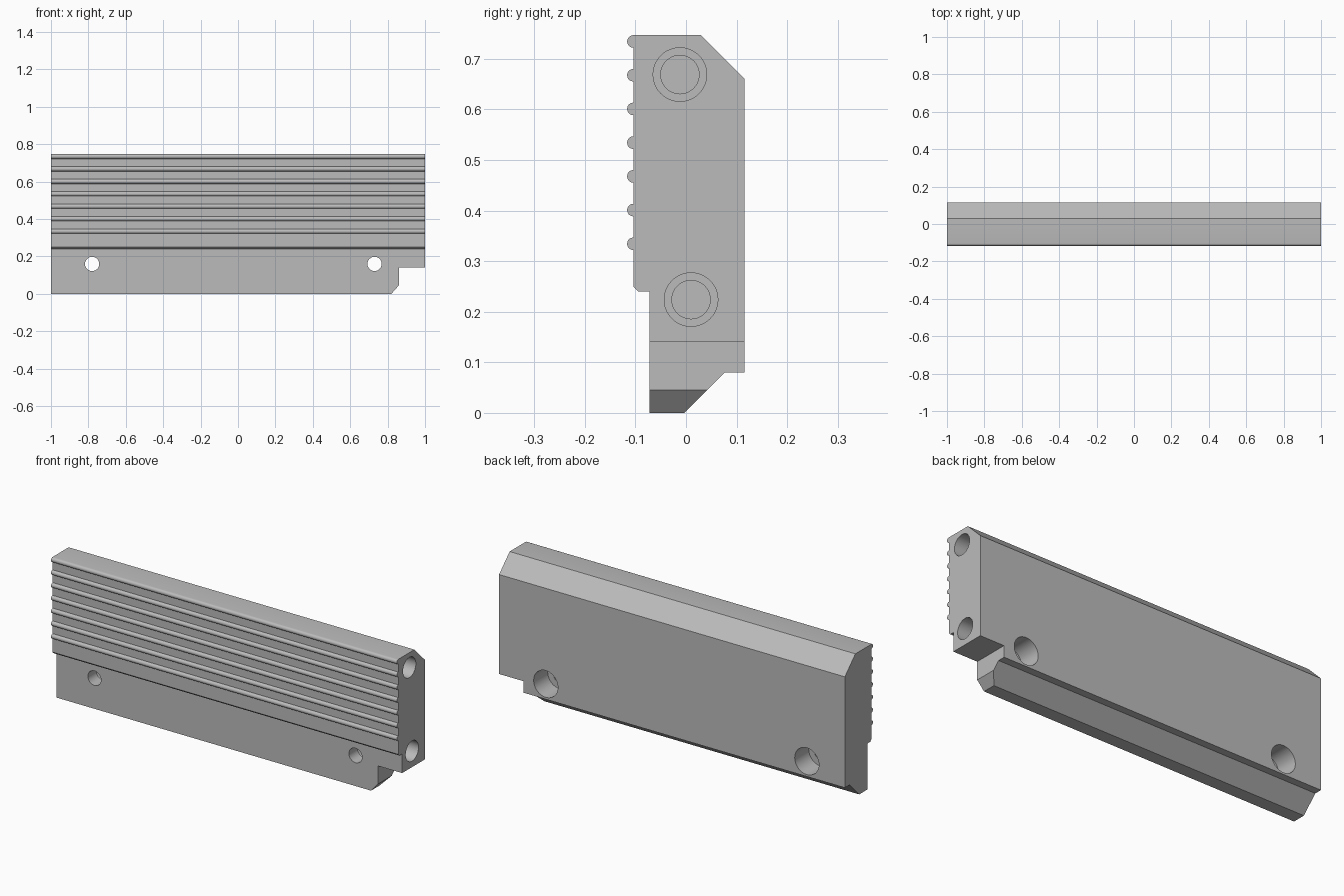
import bpy, bmesh, math
from mathutils import Matrix, Vector

cube = bpy.data.objects.get("Cube")
if cube:
    bpy.data.objects.remove(cube, do_unlink=True)

grey = bpy.data.materials.new("machined grey")
grey.use_nodes = True
colour = (0.5, 0.5, 0.5, 1)
grey.diffuse_color = colour
grey.node_tree.nodes["Principled BSDF"].inputs["Base Color"].default_value = colour


def finish(bm, name):
    bmesh.ops.recalc_face_normals(bm, faces=bm.faces)
    mesh = bpy.data.meshes.new(name)
    bm.to_mesh(mesh)
    bm.free()
    mesh.materials.append(grey)
    obj = bpy.data.objects.new(name, mesh)
    bpy.context.collection.objects.link(obj)
    return obj


def extrude(points, direction, name):
    """Prism from a closed outline, swept along a direction."""
    bm = bmesh.new()
    face = bm.faces.new([bm.verts.new(p) for p in points])
    swept = bmesh.ops.extrude_face_region(bm, geom=[face], use_keep_orig=True)
    verts = [g for g in swept["geom"] if isinstance(g, bmesh.types.BMVert)]
    bmesh.ops.translate(bm, verts=verts, vec=direction)
    return finish(bm, name)


def cylinder(start, end, radius, name):
    start, end = Vector(start), Vector(end)
    axis = end - start
    turn = axis.to_track_quat("Z", "Y").to_matrix().to_4x4()
    bm = bmesh.new()
    bmesh.ops.create_cone(bm, cap_ends=True, segments=48, radius1=radius,
                          radius2=radius, depth=axis.length,
                          matrix=Matrix.Translation((start + end) / 2) @ turn)
    return finish(bm, name)


def cut(target, cutter):
    cutter.hide_render = True
    mod = target.modifiers.new("cut", "BOOLEAN")
    mod.operation, mod.solver, mod.object = "DIFFERENCE", "EXACT", cutter
    bpy.context.view_layer.objects.active = target
    bpy.ops.object.modifier_apply(modifier=mod.name)
    bpy.data.objects.remove(cutter, do_unlink=True)


# Side profile: stepped foot, sloped back, round ribs down the front
front, top, rib = -0.104, 0.747, 0.0125
profile = [(-0.072, 0), (-0.003, 0), (0.077, 0.08), (0.116, 0.08),
           (0.116, 0.66), (0.029, top), (front, top)]
for i in range(7):
    z = top - rib - i * 0.0667
    for k in range(0 if i else 1, 11):
        a = math.pi * k / 10
        profile.append((front - rib * math.sin(a), z + rib * math.cos(a)))
profile += [(front, 0.25), (front + 0.01, 0.24), (-0.072, 0.24)]
body = extrude([(-1, y, z) for y, z in profile], (2, 0, 0), "grip_plate")

# Notch with a chamfered toe at the lower left end
notch = [(0.775, -0.05), (0.82, 0), (0.86, 0.045), (0.86, 0.14),
         (1.1, 0.14), (1.1, -0.05)]
cut(body, extrude([(x, -0.3, z) for x, z in notch], (0, 0.6, 0), "notch_cutter"))

# Screw holes through the foot, counterbored from the back
for x in (-0.78, 0.73):
    cut(body, cylinder((x, -0.3, 0.16), (x, 0.3, 0.16), 0.038, "screw_cutter"))
    cut(body, cylinder((x, 0.0, 0.16), (x, 0.3, 0.16), 0.07, "counterbore_cutter"))

# Stepped blind bores in the left end
for y, z in ((-0.012, 0.669), (0.01, 0.224)):
    cut(body, cylinder((0.83, y, z), (1.1, y, z), 0.053, "bore_cutter"))
    cut(body, cylinder((0.81, y, z), (1.1, y, z), 0.038, "pilot_cutter"))

bpy.ops.object.select_all(action="DESELECT")
body.select_set(True)
bpy.context.view_layer.objects.active = body
bpy.ops.object.shade_smooth_by_angle(angle=math.radians(30))
